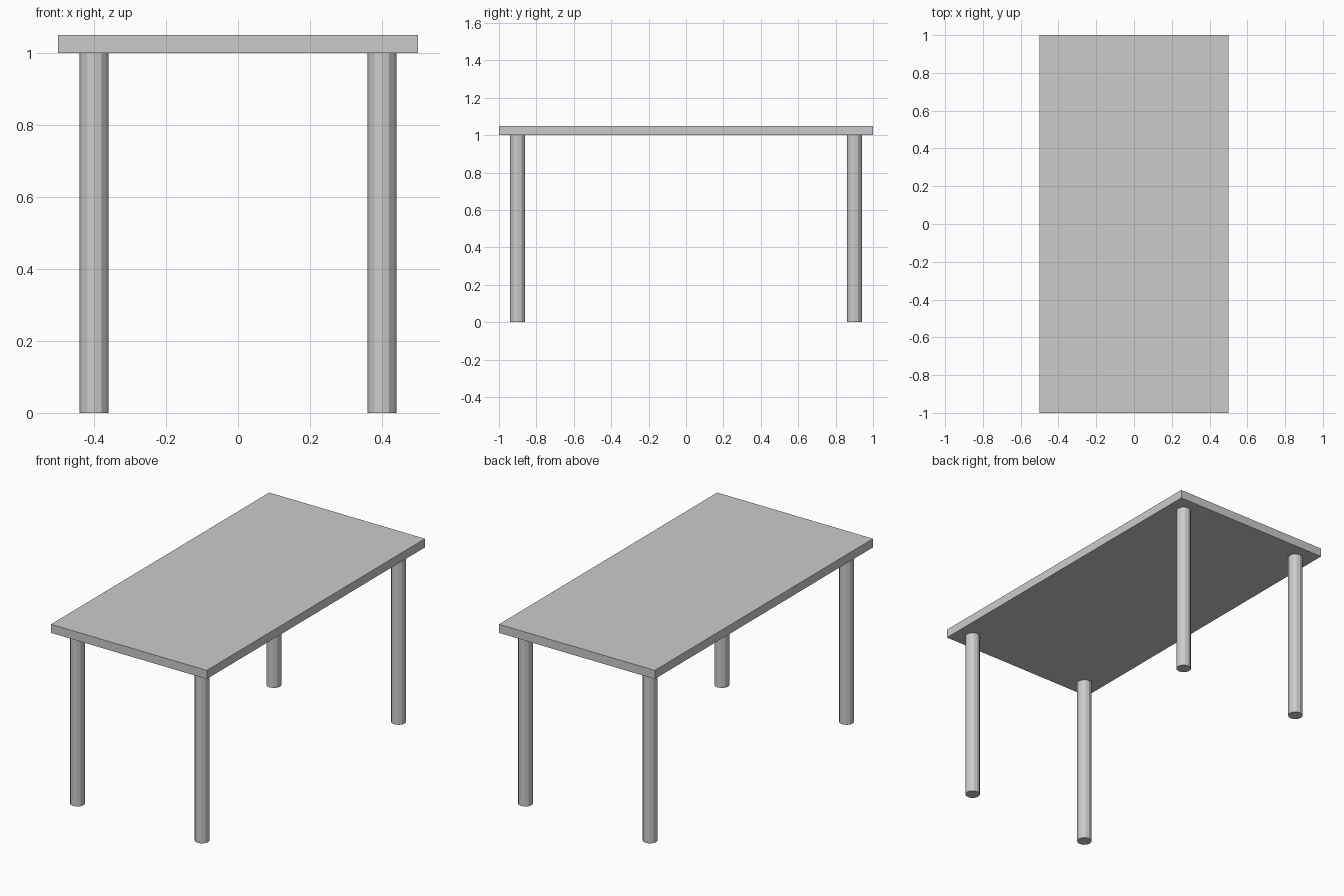
import bpy

if "Cube" in bpy.data.objects:
    bpy.data.objects.remove(bpy.data.objects["Cube"])

TOP_SIZE = (1.0, 2.0, 0.05)
LEG_HEIGHT = 1.0
LEG_RADIUS = 0.04
LEG_X, LEG_Y = 0.4, 0.9


def add_leg(name, x, y):
    bpy.ops.mesh.primitive_cylinder_add(
        vertices=12, radius=LEG_RADIUS, depth=LEG_HEIGHT,
        location=(x, y, LEG_HEIGHT / 2))
    bpy.context.object.name = name


# Table top: thin slab resting on the legs
bpy.ops.mesh.primitive_cube_add(size=1, location=(0, 0, LEG_HEIGHT + TOP_SIZE[2] / 2))
top = bpy.context.object
top.name = "table_top"
top.scale = TOP_SIZE
bpy.ops.object.transform_apply(location=False, rotation=False, scale=True)

# Four round legs, one near each corner
for end, sy in (("front", -1), ("back", 1)):
    for side, sx in (("left", -1), ("right", 1)):
        add_leg(f"{end}_{side}_leg", sx * LEG_X, sy * LEG_Y)
